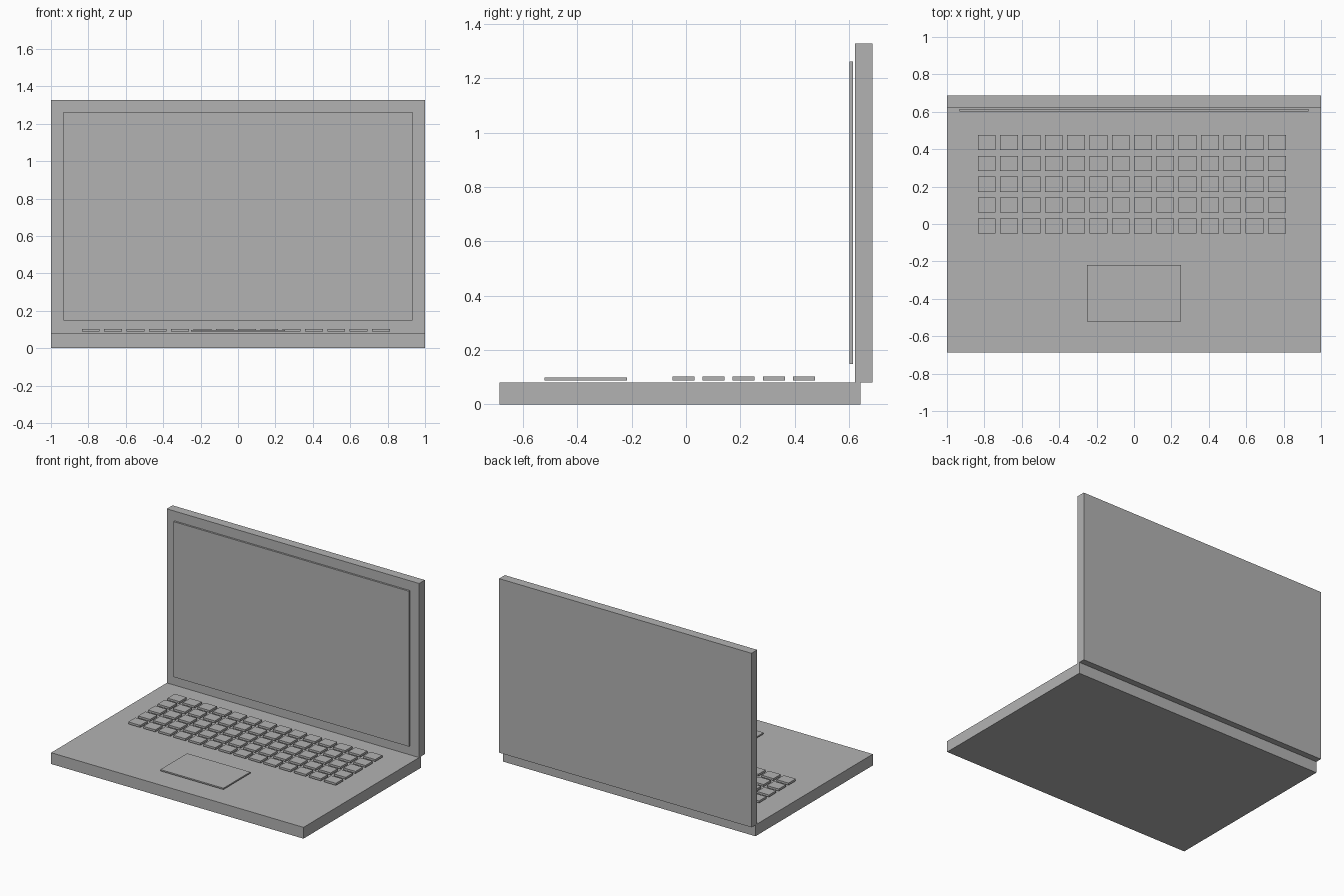
import bpy

if "Cube" in bpy.data.objects:
    bpy.data.objects.remove(bpy.data.objects["Cube"])

# Single flat grey for the whole laptop
grey = bpy.data.materials.new("plain grey")
grey.diffuse_color = (0.45, 0.45, 0.45, 1.0)
grey.use_nodes = True
grey.node_tree.nodes["Principled BSDF"].inputs["Base Color"].default_value = grey.diffuse_color


def box(name, x, y, z):
    """Box from (min, max) ranges on each axis."""
    bpy.ops.mesh.primitive_cube_add(
        size=1, location=[(a + b) / 2 for a, b in (x, y, z)])
    ob = bpy.context.object
    ob.name = name
    ob.scale = [b - a for a, b in (x, y, z)]
    bpy.ops.object.transform_apply(location=False, rotation=False, scale=True)
    ob.data.materials.append(grey)
    return ob


# Base slab, upright lid and the thin screen panel in front of it
box("base", (-1, 1), (-0.687, 0.642), (0, 0.081))
box("lid", (-1, 1), (0.622, 0.687), (0.081, 1.328))
box("screen", (-0.933, 0.933), (0.602, 0.615), (0.149, 1.262))

# Trackpad
box("trackpad", (-0.25, 0.25), (-0.522, -0.218), (0.088, 0.098))

# Keyboard: 5 rows of 14 keys
KEY_W, KEY_D = 0.095, 0.081
for row in range(5):
    for col in range(14):
        cx = -0.787 + 0.1193 * col
        cy = -0.010 + 0.1113 * row
        box(f"key_{row + 1}_{col + 1}",
            (cx - KEY_W / 2, cx + KEY_W / 2),
            (cy - KEY_D / 2, cy + KEY_D / 2),
            (0.088, 0.103))
